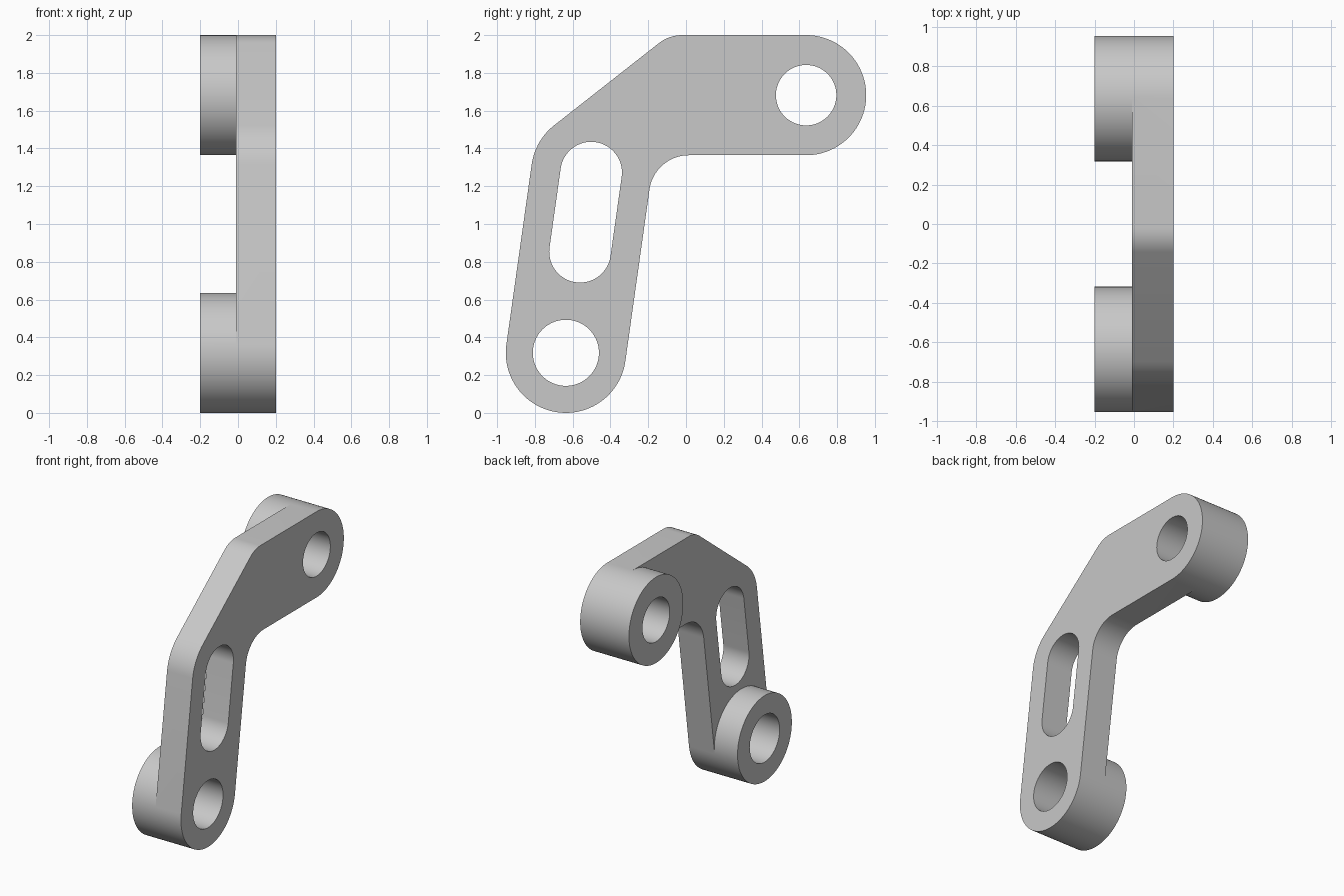
import bpy, bmesh, math
from mathutils import Vector
from mathutils.geometry import tessellate_polygon

if "Cube" in bpy.data.objects:
    bpy.data.objects.remove(bpy.data.objects["Cube"])

X_BACK, X_MID, X_FRONT = -0.2, -0.01, 0.2
R = 0.318
LOW, HIGH = (-0.636, 0.318), (0.636, 1.682)
SLOT_LOW, SLOT_HIGH = (-0.561, 0.853), (-0.502, 1.272)


def arc(c, r, a0, a1):
    n = max(6, round(abs(a1 - a0) / 4))
    angles = [math.radians(a0 + (a1 - a0) * i / n) for i in range(n + 1)]
    return [(c[0] + r * math.cos(a), c[1] + r * math.sin(a)) for a in angles]


def circle(c, r):
    return arc(c, r, 0, 360)[:-1]


bm = bmesh.new()


def wall(pts, x0, x1, closed=False):
    pairs = zip(pts, pts[1:] + pts[:1]) if closed else zip(pts, pts[1:])
    for p, q in pairs:
        bm.faces.new([bm.verts.new(v) for v in
                      ((x0, *p), (x0, *q), (x1, *q), (x1, *p))])


def cap(loops, x):
    polys = [[Vector((y, z, 0)) for y, z in loop] for loop in loops]
    verts = [bm.verts.new((x, y, z)) for loop in loops for y, z in loop]
    for tri in tessellate_polygon(polys):
        bm.faces.new([verts[i] for i in tri])


# Profile pieces in the side plane
low_out, low_in = arc(LOW, R, 172, 352), arc(LOW, R, 172, -8)
high_out, high_in = arc(HIGH, R, -90, 90), arc(HIGH, R, -90, -270)
inner_bend = arc((0.0147, 1.154), 0.21, 172, 90)
outer_bend = arc((-0.02, 1.8), 0.2, 90, 128.1) + arc(SLOT_HIGH, R, 128.1, 172)
slot = arc(SLOT_LOW, 0.163, 172, 352) + arc(SLOT_HIGH, 0.163, -8, 172)
low_hole, high_hole = circle(LOW, 0.175), circle(HIGH, 0.16)


def joined(*parts):
    # Chain pieces, dropping repeated points
    out = []
    for p in (p for part in parts for p in part):
        if not out or math.dist(out[-1], p) > 1e-4:
            out.append(p)
    if math.dist(out[0], out[-1]) < 1e-4:
        out.pop()
    return out


# Plate: front face, back face around the bosses, side walls
outline = joined(low_out, inner_bend, high_out, outer_bend)
cap([outline, slot, low_hole, high_hole], X_FRONT)
cap([joined(low_in, inner_bend, high_in, outer_bend), slot], X_MID)
wall(outline, X_MID, X_FRONT, True)
wall(slot, X_MID, X_FRONT, True)

# Bosses with through holes
for outer, inner, c, hole in ((low_out, low_in, LOW, low_hole),
                              (high_out, high_in, HIGH, high_hole)):
    wall(outer, X_BACK, X_MID)
    wall(inner, X_BACK, X_MID)
    wall(hole, X_BACK, X_FRONT, True)
    cap([joined(outer, inner[::-1]), hole], X_BACK)

bmesh.ops.remove_doubles(bm, verts=bm.verts, dist=1e-4)
bmesh.ops.recalc_face_normals(bm, faces=bm.faces)
for f in bm.faces:
    f.smooth = True

mesh = bpy.data.meshes.new("bracket_arm")
bm.to_mesh(mesh)
bm.free()
mesh.set_sharp_from_angle(angle=math.radians(30))
grey = bpy.data.materials.new("light grey")
grey.diffuse_color = (0.58, 0.58, 0.58, 1)
grey.use_nodes = True
grey.node_tree.nodes["Principled BSDF"].inputs["Base Color"].default_value = grey.diffuse_color
mesh.materials.append(grey)
bpy.context.collection.objects.link(bpy.data.objects.new("bracket_arm", mesh))
